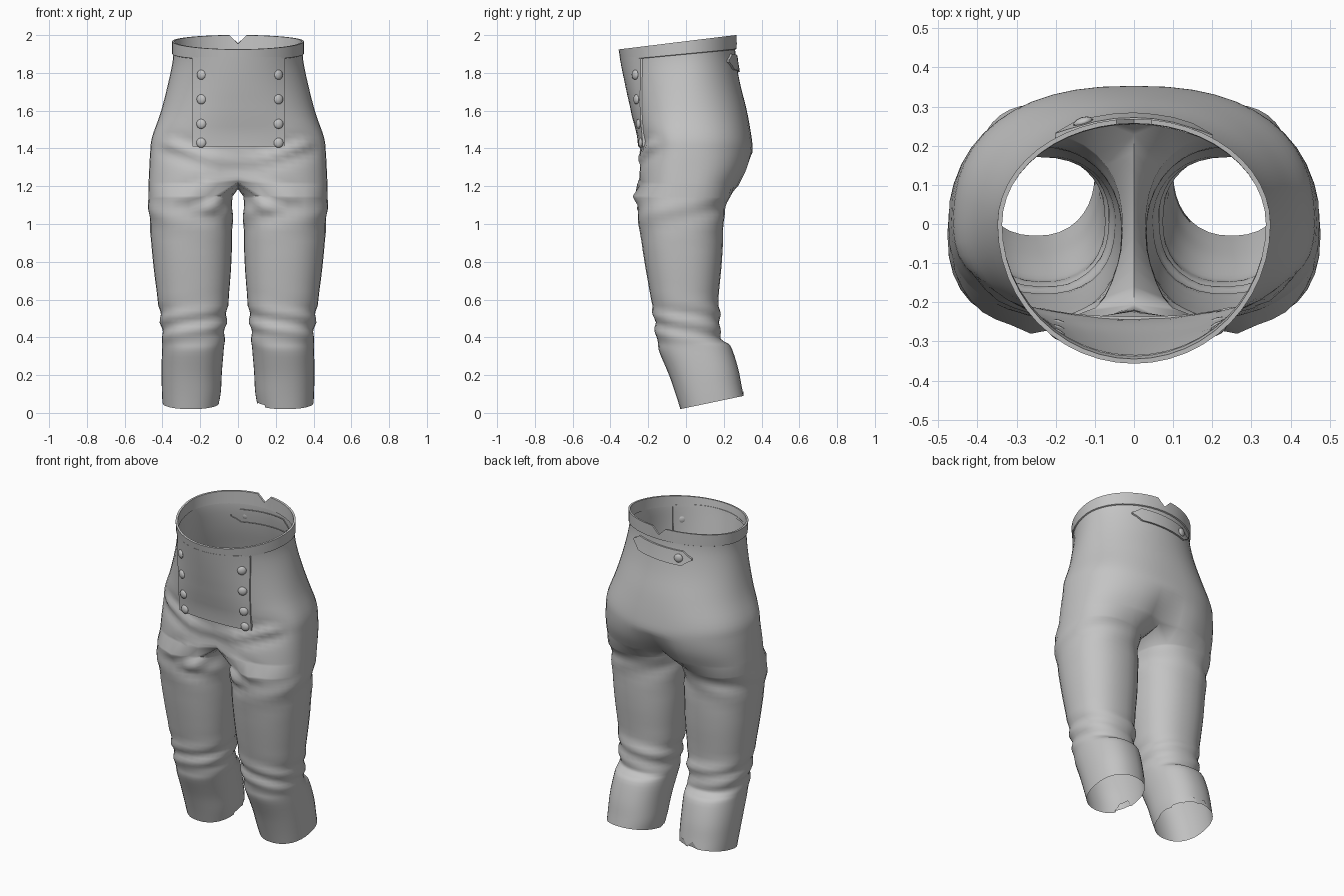
import bpy, bmesh, math
from mathutils import Vector

if "Cube" in bpy.data.objects:
    bpy.data.objects.remove(bpy.data.objects["Cube"])

cloth = bpy.data.materials.new("grey_cloth")
cloth.diffuse_color = (0.55, 0.55, 0.55, 1)
cloth.use_nodes = True
cloth.node_tree.nodes["Principled BSDF"].inputs["Base Color"].default_value = cloth.diffuse_color
H, S = 24, 9          # segments per half ring, crotch seam points

# hip sections: front z, back z, half width, front y, back y, roundness
HIP = [(1.925, 2.0, .342, -.35, .262, 2.0), (1.84, 1.89, .345, -.335, .262, 2.0),
       (1.72, 1.75, .372, -.31, .285, 2.05), (1.58, 1.6, .41, -.28, .322, 2.2),
       (1.46, 1.46, .455, -.25, .347, 2.4), (1.38, 1.38, .465, -.245, .352, 2.4),
       (1.29, 1.29, .47, -.258, .33, 2.5), (1.21, 1.2, .474, -.262, .285, 2.6)]
# leg sections: front z, back z, inner x, outer x, front y, back y
LEG = [(1.15, 1.14, .03, .474, -.265, .235), (1.08, 1.08, .028, .473, -.262, .205),
       (1.0, 1.0, .03, .467, -.25, .2), (.8, .8, .035, .45, -.22, .19),
       (.6, .6, .05, .425, -.185, .172), (.5, .5, .062, .41, -.17, .182),
       (.42, .41, .07, .402, -.16, .18), (.37, .38, .072, .4, -.15, .2),
       (.32, .35, .075, .402, -.14, .238), (.2, .24, .085, .405, -.09, .275),
       (.1, .14, .09, .403, -.055, .295), (.02, .09, .1, .4, -.03, .305)]


def section(keys, u):
    """Smoothly interpolated section at fractional index u."""
    i = min(int(u), len(keys) - 2)
    f = u - i
    p = [keys[max(0, min(len(keys) - 1, i + k))] for k in (-1, 0, 1, 2)]
    return [b + .5 * f * (c - a + f * (2 * a - 5 * b + 4 * c - d + f * (3 * (b - c) + d - a)))
            for a, b, c, d in zip(*p)]


def spow(v, e):
    return math.copysign(abs(v) ** e, v)


def hip_point(u, j, off=0.0):
    zf, zb, hw, yf, yb, n = section(HIP, u)
    t = math.pi * j / H
    x = (hw + off) * spow(math.sin(t), 2 / n)
    c = -spow(math.cos(t), 2 / n)
    y = c * (yb + off) if c > 0 else -c * (yf - off)
    z = zf + (zb - zf) * (y - yf) / (yb - yf)
    pinch = max(0, u - 5) / 2 * math.exp(-(x / .09) ** 2)   # gather at the crotch
    return Vector((x, y * (1 - .2 * pinch), z + .015 * pinch))


def leg_point(u, k, side):
    zf, zb, xi, xo, yf, yb = section(LEG, u)
    a0 = math.radians(42)
    if k <= H:
        a = -a0 + (math.pi + 2 * a0) * k / H
    else:
        a = math.pi + a0 + (math.pi - 2 * a0) * (k - H) / (S + 1)
    sx, cy = spow(math.sin(a), .88), -spow(math.cos(a), .88)
    zm = (zf + zb) / 2
    # wrinkles gathered around the knee and a few below the seat
    w = 1 + .045 * math.sin(zm * 62 + 2 * a) * math.exp(-((zm - .48) / .09) ** 2)
    w += .02 * math.sin(zm * 40 - 3 * a) * math.exp(-((zm - 1.05) / .1) ** 2)
    x = (xi + xo) / 2 + (xo - xi) / 2 * sx * w
    y = (yf + yb) / 2 + (yb - yf) / 2 * cy * w
    z = zf + (zb - zf) * (cy + 1) / 2
    if u == len(LEG) - 1:                                   # torn hem
        if side < 0 and H - 4 <= k <= H + 6 and k % 3:
            z += .04
        if side > 0 and k in (H + 7, H + 8, H + 9):
            z += .05
    return Vector((side * x, y, z))


def finish(bm, name, angle=40):
    bmesh.ops.recalc_face_normals(bm, faces=bm.faces)
    me = bpy.data.meshes.new(name)
    bm.to_mesh(me)
    bm.free()
    me.materials.append(cloth)
    ob = bpy.data.objects.new(name, me)
    bpy.context.collection.objects.link(ob)
    bpy.ops.object.select_all(action='DESELECT')
    ob.select_set(True)
    bpy.context.view_layer.objects.active = ob
    bpy.ops.object.shade_smooth_by_angle(angle=math.radians(angle))
    return ob


def bridge(bm, a, b):
    n = len(a)
    for i in range(n):
        bm.faces.new((a[i], a[(i + 1) % n], b[(i + 1) % n], b[i]))


# trousers: hip tube splitting into two leg tubes
bm = bmesh.new()
prev = None
for i in range(2, 4 * (len(HIP) - 1) + 1):
    ring = [bm.verts.new(hip_point(i / 4, j)) for j in range(2 * H)]
    if prev:
        bridge(bm, prev, ring)
    prev = ring
front, back = prev[0].co, prev[H].co
seam = []
for k in range(1, S + 1):
    p = back.lerp(front, k / (S + 1))
    p.z -= .035 * math.sin(math.pi * k / (S + 1))
    seam.append(bm.verts.new(p))
for side in (1, -1):
    loop = [prev[side * j % (2 * H)] for j in range(H + 1)] + seam
    for i in range(4 * (len(LEG) - 1) + 1):
        ring = [bm.verts.new(leg_point(i / 4, k, side)) for k in range(H + 1 + S)]
        bridge(bm, loop, ring)
        loop = ring
# pulled folds fanning out from the crotch
folds = [((.02, 1.25), (.28, 1.14)), ((.03, 1.21), (.15, 1.08)), ((.12, 1.34), (.36, 1.42))]
for v in bm.verts:
    if v.co.y < -.1 and 1 < v.co.z < 1.5:
        p = Vector((abs(v.co.x), v.co.z))
        for a, b in folds:
            a, b = Vector(a), Vector(b)
            f = max(0, min(1, (p - a).dot(b - a) / (b - a).length_squared))
            d = (p - a.lerp(b, f)).length
            v.co.y -= .014 * math.exp(-(d / .025) ** 2) - .007 * math.exp(-((d - .05) / .025) ** 2)
finish(bm, "trousers", 50)

# waistband with a notch at the back centre
bm = bmesh.new()
prev = None
for u, off in ((.75, -.002), (.72, .007), (0, .007), (0, -.005), (.75, -.005)):
    ring = [bm.verts.new(hip_point(u, j, off)) for j in range(2 * H)]
    if u == 0:
        ring[H].co.z -= .045
    if prev:
        bridge(bm, prev, ring)
    prev = ring
finish(bm, "waistband")


def wrap(x, z, side, off):
    """Point on the hip surface; side -1 is front, 1 is back."""
    col = 0 if side < 0 else 1
    u = 0
    while u < len(HIP) - 1.05 and section(HIP, u)[col] > z:
        u += .05
    _, _, hw, yf, yb, n = section(HIP, u)
    r = max(0, 1 - (abs(x) / hw) ** n) ** (1 / n)
    return Vector((x, (yf if side < 0 else yb) * r + side * off, z))


def plate(name, side, xs, low, high, rows, off):
    """Thin cloth panel following the hip, its border tucked into the surface."""
    bm = bmesh.new()
    grid = []
    cols = [xs[0]] + list(xs) + [xs[-1]]
    for ci, x in enumerate(cols):
        line = []
        for ri in range(rows + 2):
            f = min(max(ri - 1, 0), rows - 1) / (rows - 1)
            rim = ci in (0, len(cols) - 1) or ri in (0, rows + 1)
            z = low(x) + (high(x) - low(x)) * f
            line.append(bm.verts.new(wrap(x, z, side, -.008 if rim else off)))
        grid.append(line)
    for a, b in zip(grid, grid[1:]):
        for r in range(rows + 1):
            bm.faces.new((a[r], b[r], b[r + 1], a[r + 1]))
    bmesh.ops.remove_doubles(bm, verts=bm.verts, dist=1e-5)
    return finish(bm, name)


def button(name, x, z, side, r):
    bm = bmesh.new()
    bmesh.ops.create_uvsphere(bm, u_segments=12, v_segments=8, radius=r)
    centre = wrap(x, z, side, .01)
    slope = (wrap(x + .02, z, side, 0) - wrap(x - .02, z, side, 0)).normalized()
    for v in bm.verts:
        p = v.co.copy()
        v.co = centre + slope * p.x + Vector((-slope.y, slope.x, 0)) * p.y * .5 + Vector((0, 0, p.z))
    finish(bm, name)


# front fall flap with a row of buttons down each edge
plate("front_flap", -1, [-.24 + .49 * i / 14 for i in range(15)],
      lambda x: 1.41, lambda x: 1.885, 10, .009)
for x in (-.195, .215):
    for z in (1.79, 1.66, 1.53, 1.43):
        button("flap_button", x, z, -1, .026)

# pointed strap across the back
half = lambda x: .042 * min(1, max(.12, (.2 - abs(x)) / .05))
plate("back_strap", 1, [-.2, -.175, -.15, -.1, -.05, 0, .05, .1, .15, .175, .2],
      lambda x: 1.85 + .06 * x - half(x), lambda x: 1.85 + .06 * x + half(x), 3, .01)
button("strap_button", -.13, 1.842, 1, .026)
